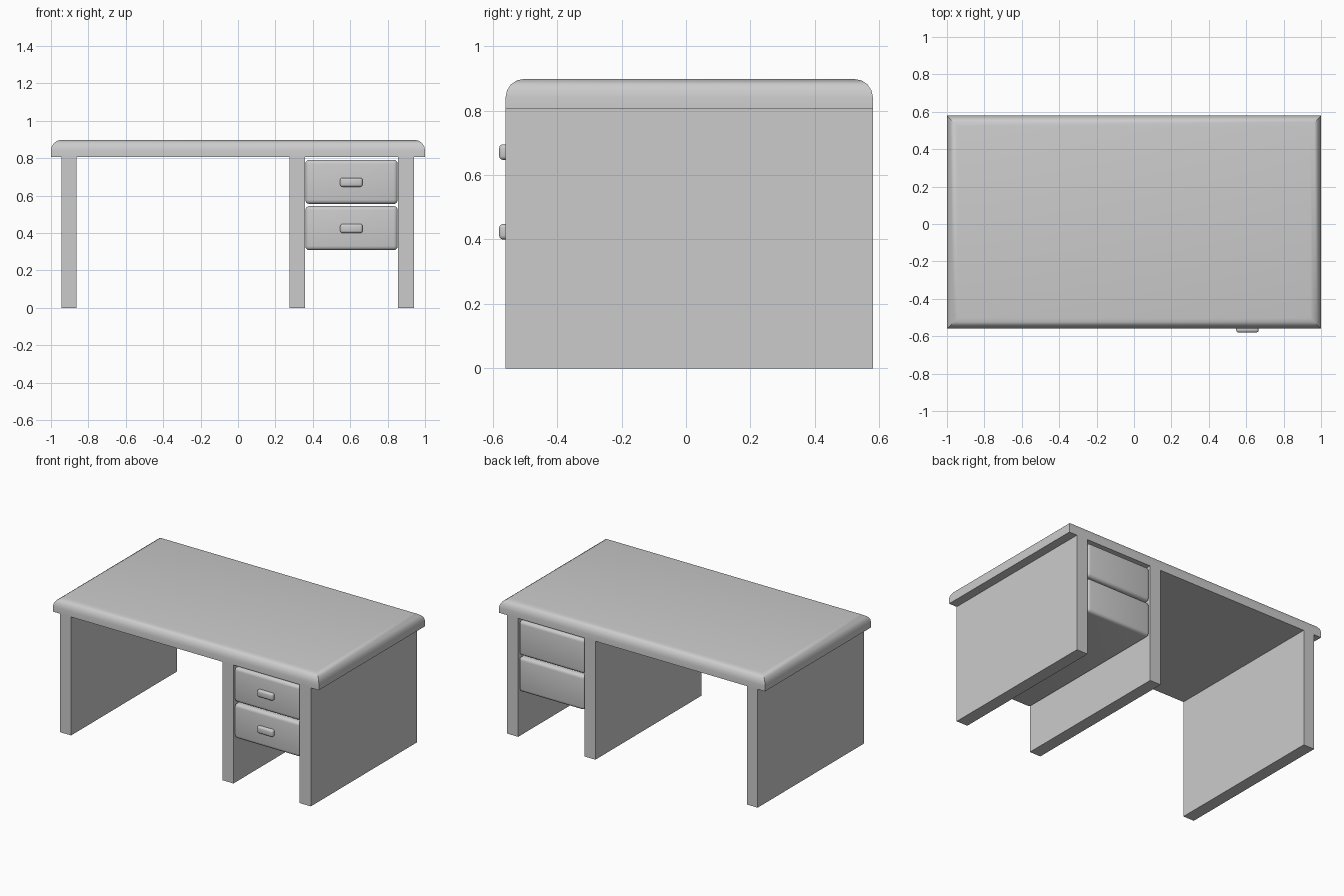
import bpy
import bmesh

if "Cube" in bpy.data.objects:
    bpy.data.objects.remove(bpy.data.objects["Cube"])

grey = bpy.data.materials.new("light grey")
grey.diffuse_color = (0.6, 0.6, 0.6, 1)
grey.use_nodes = True
grey.node_tree.nodes["Principled BSDF"].inputs["Base Color"].default_value = grey.diffuse_color


def box(name, x, y, z, bevel=0.0, segments=4, pick=None):
    """Box from (min, max) ranges; bevels the edges accepted by pick."""
    bm = bmesh.new()
    bmesh.ops.create_cube(bm, size=1)
    for v in bm.verts:
        v.co = [r[0] if c < 0 else r[1] for c, r in zip(v.co, (x, y, z))]
    if bevel:
        edges = [e for e in bm.edges if pick is None or pick(e)]
        bmesh.ops.bevel(bm, geom=edges, offset=bevel, segments=segments,
                        profile=0.5, affect='EDGES')
    mesh = bpy.data.meshes.new(name)
    bm.to_mesh(mesh)
    bm.free()
    mesh.materials.append(grey)
    obj = bpy.data.objects.new(name, mesh)
    bpy.context.collection.objects.link(obj)
    if bevel:
        bpy.context.view_layer.objects.active = obj
        obj.select_set(True)
        bpy.ops.object.shade_smooth_by_angle()
        obj.select_set(False)
    return obj


FRONT, BACK = -0.56, 0.58
UNDER, TOP = 0.805, 0.898

# Tabletop with its upper rim rounded and corners mitred
box("tabletop", (-1, 1), (FRONT, BACK), (UNDER, TOP), 0.057, 4,
    lambda e: all(v.co.z > TOP - 0.001 for v in e.verts))

# Full-depth support panels
for name, x in (("left_panel", (-0.945, -0.863)),
                ("middle_panel", (0.275, 0.358)),
                ("right_panel", (0.856, 0.94))):
    box(name, x, (FRONT, BACK), (0, UNDER))

# Two rounded drawers with small handles
for name, z in (("lower", 0.308), ("upper", 0.555)):
    box(name + "_drawer", (0.36, 0.854), (FRONT, BACK), (z, z + 0.236), 0.022)
    box(name + "_handle", (0.546, 0.666), (-0.58, -0.545), (z + 0.092, z + 0.14),
        0.012, 3)
